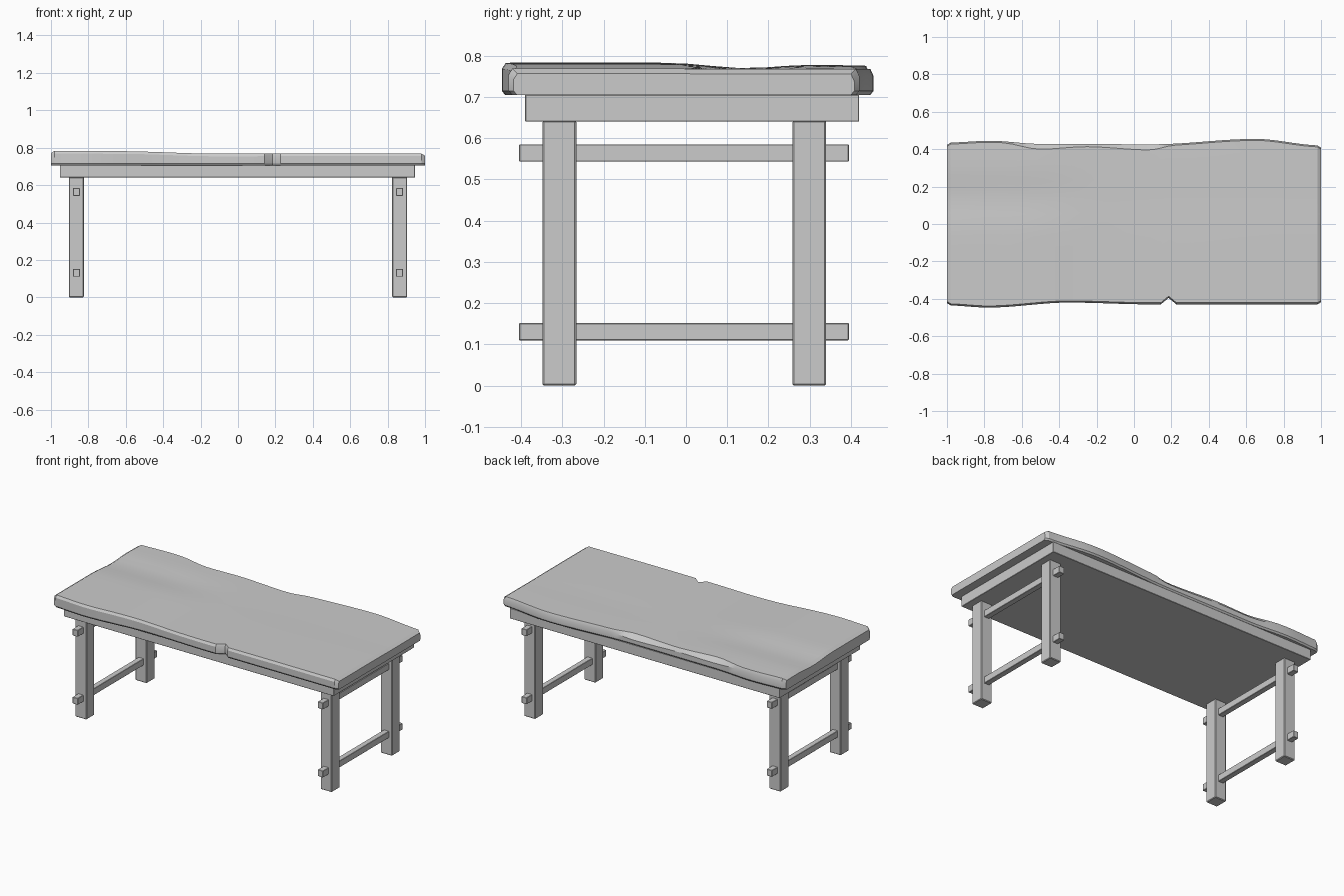
import bpy, bmesh, math

cube = bpy.data.objects.get("Cube")
if cube:
    bpy.data.objects.remove(cube)

grey = bpy.data.materials.new("plain grey")
grey.use_nodes = True
COLOUR = (0.6, 0.6, 0.6, 1)
grey.diffuse_color = COLOUR
grey.node_tree.nodes["Principled BSDF"].inputs["Base Color"].default_value = COLOUR


def finish(name, bm, angle):
    bmesh.ops.recalc_face_normals(bm, faces=bm.faces)
    mesh = bpy.data.meshes.new(name)
    bm.to_mesh(mesh)
    bm.free()
    mesh.materials.append(grey)
    obj = bpy.data.objects.new(name, mesh)
    bpy.context.collection.objects.link(obj)
    bpy.ops.object.select_all(action='DESELECT')
    obj.select_set(True)
    bpy.context.view_layer.objects.active = obj
    bpy.ops.object.shade_smooth_by_angle(angle=math.radians(angle))
    return obj


def beam(name, low, high, bevel=0.003):
    bm = bmesh.new()
    bmesh.ops.create_cube(bm, size=1)
    for v in bm.verts:
        v.co = [(a + b) / 2 + c * (b - a) for a, b, c in zip(low, high, v.co)]
    bmesh.ops.bevel(bm, geom=bm.edges[:], offset=bevel, segments=1, affect='EDGES')
    return finish(name, bm, 20)


def follow(points, x):
    """Eased height of a curve given as (position, value) pairs."""
    for (x0, v0), (x1, v1) in zip(points, points[1:]):
        if x <= x1:
            t = max(0, (x - x0) / (x1 - x0))
            return v0 + (v1 - v0) * t * t * (3 - 2 * t)
    return points[-1][1]


# Worn plank: cross-sections lofted along the length
FRONT = [(-1, -.435), (-.78, -.447), (-.35, -.42), (.1, -.43), (1, -.43)]
BACK = [(-1, .435), (-.77, .445), (-.5, .428), (.1, .426), (.65, .455), (1, .42)]
BACK_WEAR = [(-.7, .008), (-.5, .028), (-.25, .014), (.08, .03), (.22, .008)]
LENGTHWISE = [(-1, 1), (-.65, .9), (-.1, .05), (.5, .15), (1, .1)]
CROSSWISE = [(-.45, .783), (-.05, .783), (.15, .77), (.3, .778), (.45, .776)]
UNDER, STEPS, NOTCH_X = 0.705, 14, 0.185


def section(x):
    end = max(0, abs(x) - 0.98) / 0.02
    notch = 0.035 * max(0, 1 - abs(x - NOTCH_X) / 0.042)
    front = follow(FRONT, x) + notch + 0.012 * end
    back = follow(BACK, x) - 0.012 * end
    wear = follow(BACK_WEAR, x)

    def top(y):
        wave = follow(LENGTHWISE, x)
        return 0.767 + wave * (follow(CROSSWISE, y) - 0.767) - 0.012 * end

    ring = [(front + .008, UNDER), (front, UNDER + .01), (front, top(front) - .014)]
    y0, y1 = front + .009, back - wear
    for i in range(STEPS + 1):
        y = y0 + (y1 - y0) * i / STEPS
        ring.append((y, top(y)))
    ring += [(back, top(back) - .014 - wear * .5), (back, UNDER + .01), (back - .008, UNDER)]
    return [(x, y, z) for y, z in ring]


stations = [-1 + i / 20 for i in range(41)]
stations = [x for x in stations if abs(x - NOTCH_X) > 0.042]
stations = sorted(stations + [-.98, .98] + [NOTCH_X + d for d in (-.042, 0, .042)])
bm = bmesh.new()
rings = [[bm.verts.new(p) for p in section(x)] for x in stations]
for a, b in zip(rings, rings[1:]):
    for i in range(len(a)):
        j = (i + 1) % len(a)
        bm.faces.new((a[i], a[j], b[j], b[i]))
bm.faces.new(rings[0])
bm.faces.new(rings[-1])
finish("plank_top", bm, 28)

# Board carrying the plank
beam("under_board", (-.953, -.39, .64), (.947, .42, .706), .002)

# Legs, with through rails joining each pair
for side, sx in (("left", 1), ("right", -1)):
    x = 0.864 * sx
    for end, y in (("front", -.307), ("back", .299)):
        beam(f"{end}_{side}_leg", (x - .04, y - .041, 0), (x + .04, y + .041, .643), .004)
    for level, z in (("lower", .131), ("upper", .564)):
        beam(f"{level}_{side}_rail", (x - .018, -.405, z - .021), (x + .018, .395, z + .021), .002)
